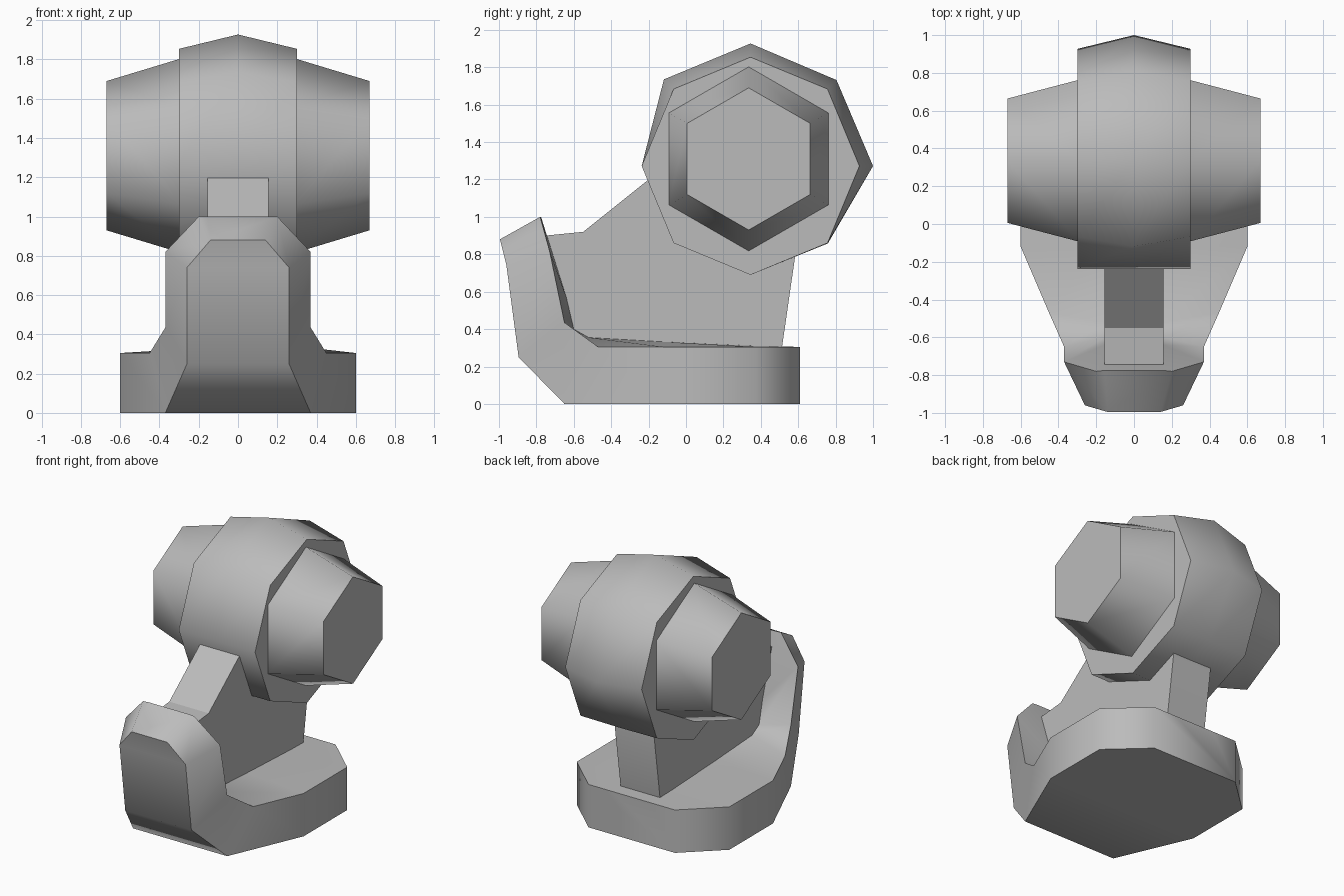
import bpy, math

cube = bpy.data.objects.get("Cube")
if cube:
    bpy.data.objects.remove(cube, do_unlink=True)

grey = bpy.data.materials.new("plain grey")
grey.use_nodes = True
color = (0.5, 0.5, 0.5, 1)
grey.diffuse_color = color
bsdf = next(n for n in grey.node_tree.nodes if n.type == 'BSDF_PRINCIPLED')
bsdf.inputs["Base Color"].default_value = color


def loft(name, rings, angle):
    """Skin closed rings of equal size and cap both ends."""
    n = len(rings[0])
    verts = [p for ring in rings for p in ring]
    faces = [list(range(n)), list(range(len(verts) - n, len(verts)))]
    for r in range(len(rings) - 1):
        for i in range(n):
            a, b = r * n + i, r * n + (i + 1) % n
            faces.append([a, b, b + n, a + n])
    mesh = bpy.data.meshes.new(name)
    mesh.from_pydata(verts, [], faces)
    mesh.materials.append(grey)
    obj = bpy.data.objects.new(name, mesh)
    bpy.context.collection.objects.link(obj)
    bpy.ops.object.select_all(action='DESELECT')
    obj.select_set(True)
    bpy.context.view_layer.objects.active = obj
    bpy.ops.object.mode_set(mode='EDIT')
    bpy.ops.mesh.select_all(action='SELECT')
    bpy.ops.mesh.normals_make_consistent(inside=False)
    bpy.ops.object.mode_set(mode='OBJECT')
    bpy.ops.object.shade_smooth_by_angle(angle=math.radians(angle))
    return obj


def wheel(x, y, z, radii):
    """Ring of points around an x axis, starting at the top and turning to the back."""
    n = len(radii)
    return [(x, y + r * math.sin(math.tau * i / n), z + r * math.cos(math.tau * i / n))
            for i, r in enumerate(radii)]


# Drum: octagon whose middle swells on the top and back
edge = [0.582] * 8
crown = [0.655, 0.65, 0.655, 0.585, 0.582, 0.582, 0.582, 0.655]
loft("drum", [wheel(x, 0.345, 1.272, r)
              for x, r in ((-0.3, edge), (0, crown), (0.3, edge))], 62)

# Tapered hexagonal side caps
for side, label in ((1, "left"), (-1, "right")):
    loft(label + "_side_cap", [wheel(side * x, 0.335, 1.31, [r] * 6)
                               for x, r in ((0.29, 0.495), (0.67, 0.38))], 62)

# Neck: side profile extruded across
profile = [(-0.75, 0.9), (-0.55, 0.92), (-0.2, 1.2), (0.2, 1.25),
           (0.55, 1.0), (0.585, 0.8), (0.51, 0.28), (-0.55, 0.28), (-0.66, 0.45)]
loft("neck", [[(x, y, z) for y, z in profile] for x in (-0.155, 0.155)], 30)

# Foot: stations from the heel forward and up the toe guard,
# each with outer, rim and inner points, mirrored across
stations = [
    ((0.34, 0.61, 0), (0.34, 0.61, 0.305), (0.155, 0.61, 0.305)),
    ((0.6, 0.37, 0), (0.6, 0.37, 0.305), (0.155, 0.37, 0.31)),
    ((0.6, -0.12, 0), (0.6, -0.12, 0.305), (0.155, -0.12, 0.332)),
    ((0.37, -0.65, 0), (0.45, -0.47, 0.305), (0.155, -0.52, 0.355)),
    ((0.26, -0.895, 0.25), (0.37, -0.65, 0.435), (0.155, -0.6, 0.4)),
    ((0.26, -0.96, 0.74), (0.37, -0.73, 0.82), (0.155, -0.64, 0.57)),
    ((0.14, -0.995, 0.88), (0.2, -0.78, 1.0), (0.155, -0.775, 1.0)),
]
loft("foot", [list(s) + [(-x, y, z) for x, y, z in reversed(s)] for s in stations], 50)
